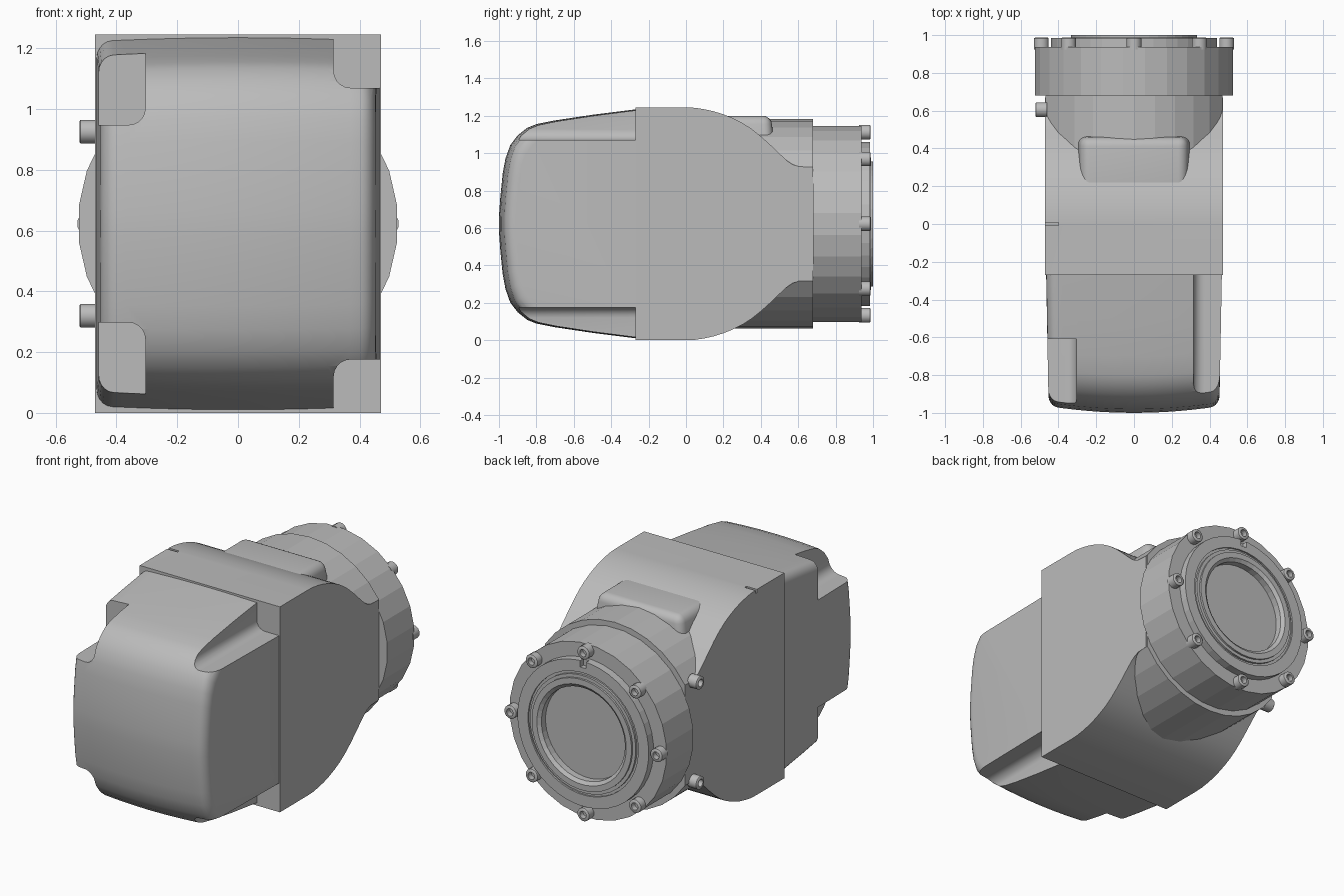
import bpy, bmesh, math
from mathutils import Matrix, Vector

if "Cube" in bpy.data.objects:
    bpy.data.objects.remove(bpy.data.objects["Cube"])

MID = 0.6225   # height of the main axis
HALF = 0.47    # half width of the gear block

grey = bpy.data.materials.new("plain_grey")
grey.use_nodes = True
grey.diffuse_color = (0.5, 0.5, 0.5, 1)
grey.node_tree.nodes["Principled BSDF"].inputs["Base Color"].default_value = (0.5, 0.5, 0.5, 1)


def finish(name, bm):
    bmesh.ops.recalc_face_normals(bm, faces=bm.faces)
    mesh = bpy.data.meshes.new(name)
    bm.to_mesh(mesh)
    bm.free()
    mesh.materials.append(grey)
    obj = bpy.data.objects.new(name, mesh)
    bpy.context.collection.objects.link(obj)
    return obj


def loft(name, rings):
    """Skin a row of equal closed rings and cap both ends."""
    bm = bmesh.new()
    rows = [[bm.verts.new(p) for p in ring] for ring in rings]
    n = len(rows[0])
    for a, b in zip(rows, rows[1:]):
        for i in range(n):
            j = (i + 1) % n
            bm.faces.new((a[i], a[j], b[j], b[i]))
    bm.faces.new(rows[0])
    bm.faces.new(rows[-1])
    return finish(name, bm)


def lathe(name, profile, n):
    """Turn (radius, y) points around the y axis."""
    rings = []
    for r, y in profile:
        angles = [math.tau * (i + 0.5) / n for i in range(n)]
        rings.append([(r * math.cos(a), y, r * math.sin(a)) for a in angles])
    return loft(name, rings)


def box(name, low, high, bevel=0, top=1):
    low, high = Vector(low), Vector(high)
    bm = bmesh.new()
    bmesh.ops.create_cube(bm, size=1)
    for v in bm.verts:
        if v.co.z > 0:
            v.co.x *= top
            v.co.y *= top
        v.co = (low + high) / 2 + v.co * (high - low)
    if bevel:
        bmesh.ops.bevel(bm, geom=bm.edges[:], offset=bevel, segments=5,
                        profile=0.5, affect='EDGES')
    return finish(name, bm)


def cut(obj, cutters):
    bpy.context.view_layer.objects.active = obj
    for cutter in cutters:
        cutter.hide_render = True
        mod = obj.modifiers.new("cut", 'BOOLEAN')
        mod.operation = 'DIFFERENCE'
        mod.solver = 'EXACT'
        mod.object = cutter
        bpy.ops.object.modifier_apply(modifier=mod.name)
        bpy.data.objects.remove(cutter)


def smooth(obj, angle=30):
    bpy.ops.object.select_all(action='DESELECT')
    obj.select_set(True)
    bpy.context.view_layer.objects.active = obj
    bpy.ops.object.shade_smooth_by_angle(angle=math.radians(angle))


def mirrored(upper):
    """Close a (y, height above axis) outline by reflecting it in the axis."""
    return upper + [(y, -h) for y, h in reversed(upper)]


# Motor housing: side outline lofted across the width, bulged and rounded
upper = [(-0.27, 0.612), (-0.5, 0.583), (-0.7, 0.553), (-0.8, 0.533), (-0.85, 0.513),
         (-0.9, 0.473), (-0.94, 0.42), (-0.965, 0.35), (-0.98, 0.27), (-0.993, 0.14), (-1, 0.04)]
outline = mirrored(upper)
stations = [(x, 0) for x in (0, 0.1, 0.2, 0.3, 0.38)]
for k in range(6):
    a = k * math.pi / 10
    stations.append((0.415 + 0.05 * math.sin(a), 0.055 * (1 - math.cos(a))))
stations = [(-x, d) for x, d in reversed(stations[1:])] + stations
rings = []
for x, d in stations:
    bulge = (x / 0.46) ** 2
    ky = 1 - (0.035 * bulge + d) / 0.73
    kz = 1 - (0.012 * bulge + d) / 0.61
    rings.append([(x * (1 + 0.035 * (y + 0.27)), -0.27 + (y + 0.27) * ky, MID + h * kz)
                  for y, h in outline])
housing = loft("motor_housing", rings)

# Corner notches: long on the left, short pockets on the right, above and below
notches = []
for s in (1, -1):
    for x0, x1, h, y1 in ((0.315, 0.9, 0.447, -0.1), (-0.9, -0.305, 0.325, -0.61)):
        z0, z1 = sorted((MID + s * h, MID + s * 1.1))
        bm = bmesh.new()
        bmesh.ops.create_cube(bm, size=1)
        along = [e for e in bm.edges if abs(e.verts[0].co.y - e.verts[1].co.y) > 0.5]
        for v in bm.verts:
            v.co = ((x0 + x1) / 2 + v.co.x * (x1 - x0), (y1 - 1.3) / 2 + v.co.y * (y1 + 1.3),
                    (z0 + z1) / 2 + v.co.z * (z1 - z0))
        bmesh.ops.bevel(bm, geom=along, offset=0.055, segments=5, profile=0.5, affect='EDGES')
        notches.append(finish("notch_cutter", bm))
cut(housing, notches)
smooth(housing)

# Gear block: flat sided plate shape sweeping down to the neck
upper = [(-0.27, MID), (0, MID), (0.05, 0.62), (0.1, 0.612), (0.15, 0.601), (0.2, 0.585),
         (0.25, 0.565), (0.3, 0.54), (0.35, 0.508), (0.4, 0.468), (0.45, 0.423), (0.5, 0.375),
         (0.54, 0.338), (0.57, 0.318), (0.6, 0.307), (0.64, 0.304), (0.67, 0.304)]
block = loft("gear_block", [[(x, y, MID + h) for y, h in mirrored(upper)] for x in (-HALF, HALF)])
cut(block, [box("slot_cutter", (-0.5, -0.008, 1.225), (-0.4, 0.008, 1.3))])
smooth(block)

# Neck: wide drum trimmed to the block width
start = math.acos(HALF / 0.56)
arc = [start + (math.pi - 2 * start) * i / 10 for i in range(11)]
section = [(0.559 * math.cos(a), 0.56 * math.sin(a)) for a in arc]
section += [(x, -z) for x, z in reversed(section)]
loft("neck", [[(x, y, MID + z) for x, z in section] for y in (0.05, 0.68)])

# Raised pad on top of the neck
smooth(box("top_pad", (-0.31, 0.08, 1.0), (0.31, 0.475, 1.2), bevel=0.045, top=0.9), 40)

# Output flange and stepped cover with its round recess
flange = lathe("output_flange", [(0.527, 0.68), (0.527, 0.938)], 28)
cover = lathe("rear_cover", [(0.44, 0.9), (0.44, 0.985), (0.37, 0.985), (0.37, 0.975),
                             (0.355, 0.975), (0.355, 0.988), (0.335, 0.988), (0.335, 1.0),
                             (0.30, 1.0), (0.28, 0.985), (0.28, 0.945)], 40)
for part in (flange, cover):
    part.location.z = MID
cut(cover, [box("key_cutter", (-0.02, 0.955, MID + 0.40), (0.02, 1.1, MID + 0.5))])

# Socket head bolts: eight on the flange, two on the right side
bolt_profile = [(0.04, -0.01), (0.04, 0.048), (0.035, 0.052), (0.022, 0.052), (0.022, 0.02)]
first = lathe("flange_bolt", bolt_profile, 12)
smooth(first, 40)
for i in range(8):
    a = i * math.pi / 4
    bolt = first if i == 0 else first.copy()
    if i:
        bpy.context.collection.objects.link(bolt)
    bolt.location = (0.49 * math.cos(a), 0.935, MID + 0.49 * math.sin(a))
for s in (1, -1):
    bolt = first.copy()
    bolt.name = "side_bolt"
    bpy.context.collection.objects.link(bolt)
    bolt.location = (-HALF, 0.605, MID + s * 0.303)
    bolt.rotation_euler.z = math.pi / 2
